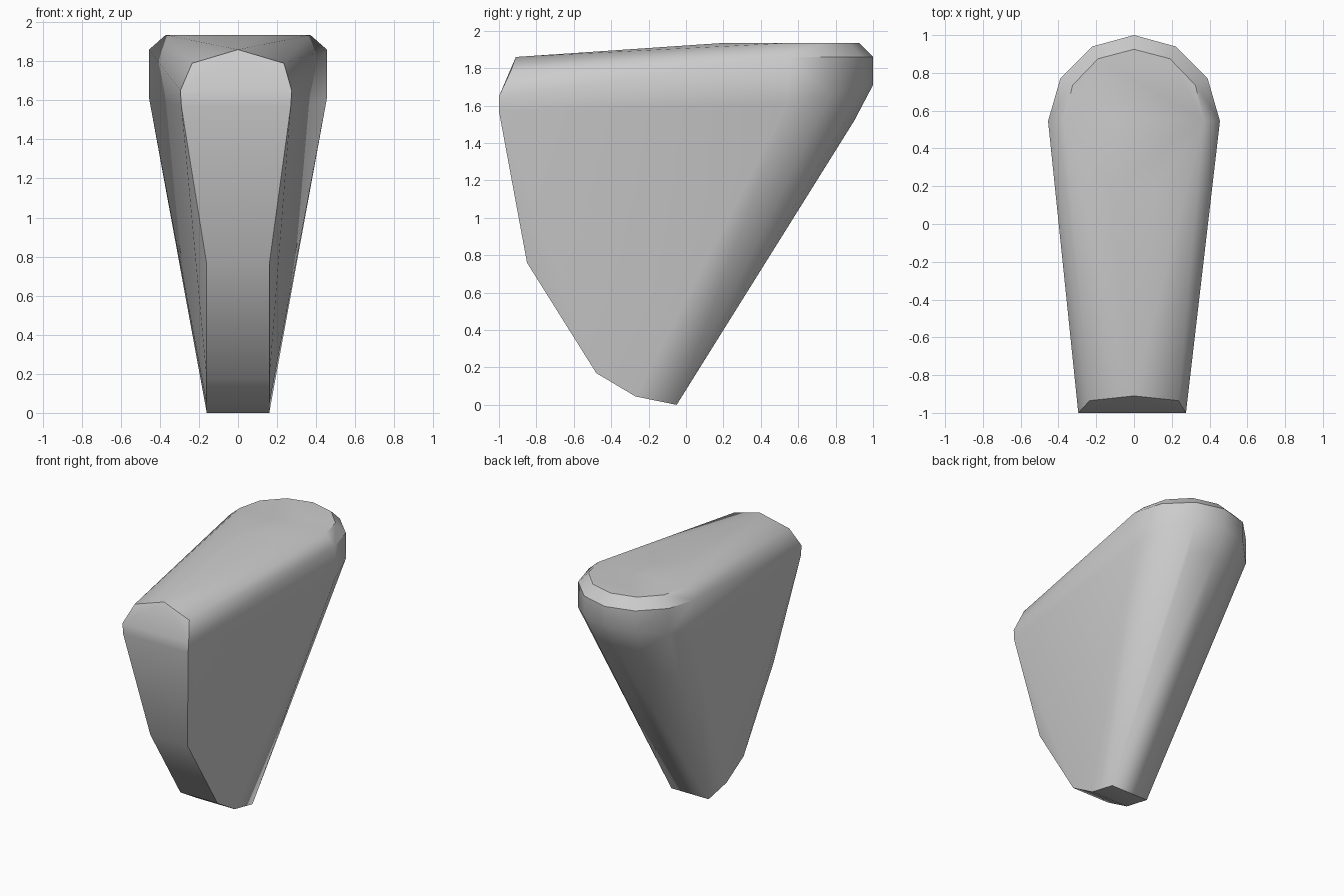
import bpy, bmesh
from math import radians

cube = bpy.data.objects.get("Cube")
if cube:
    bpy.data.objects.remove(cube)

grey = bpy.data.materials.new("plain grey")
grey.use_nodes = True
colour = (0.6, 0.6, 0.6, 1)
grey.diffuse_color = colour
grey.node_tree.nodes["Principled BSDF"].inputs["Base Color"].default_value = colour

bm = bmesh.new()


def pair(x, y, z, lean=0.0):
    """Add a point on each side, shifted sideways by lean."""
    for side in ((-1, 1) if x else (1,)):
        bm.verts.new((side * x + lean, y, z))


# Rounded back: top bevel, upper rim, lower rim
for x, y in ((0, .925), (.19, .875), (.325, .735), (.37, .55)):
    pair(x, y, 1.935)
for x, y, low in ((0, 1, 1.71), (.22, .94, 1.7), (.39, .77, 1.66), (.455, .545, 1.61)):
    pair(x, y, 1.86)
    pair(x, y, low)
pair(0, .9, 1.52)
pair(.2, .845, 1.51)

# Top plane break, where it starts sloping to the front
pair(.12, .2, 1.935)

# Front face: peak, shoulders, widest part
pair(0, -.91, 1.86)
pair(.235, -.935, 1.79)
pair(.285, -1, 1.65, -.01)
pair(.28, -1, 1.57, -.01)

# Narrow keel curving down to the foot
for y, z in ((-.85, .76), (-.48, .17), (-.27, .045), (-.05, 0)):
    pair(.16, y, z)

# Skin the sections and merge flat areas
hull = bmesh.ops.convex_hull(bm, input=bm.verts)
spare = {v for v in hull["geom_interior"] + hull["geom_unused"]
         if isinstance(v, bmesh.types.BMVert) and not v.link_faces}
bmesh.ops.delete(bm, geom=list(spare), context='VERTS')
bmesh.ops.dissolve_limit(bm, angle_limit=radians(1), verts=bm.verts, edges=bm.edges)
bmesh.ops.recalc_face_normals(bm, faces=bm.faces)

mesh = bpy.data.meshes.new("wedge_body")
bm.to_mesh(mesh)
bm.free()
mesh.materials.append(grey)
body = bpy.data.objects.new("wedge_body", mesh)
bpy.context.collection.objects.link(body)

bpy.ops.object.select_all(action='DESELECT')
body.select_set(True)
bpy.context.view_layer.objects.active = body
bpy.ops.object.shade_smooth_by_angle(angle=radians(32))
